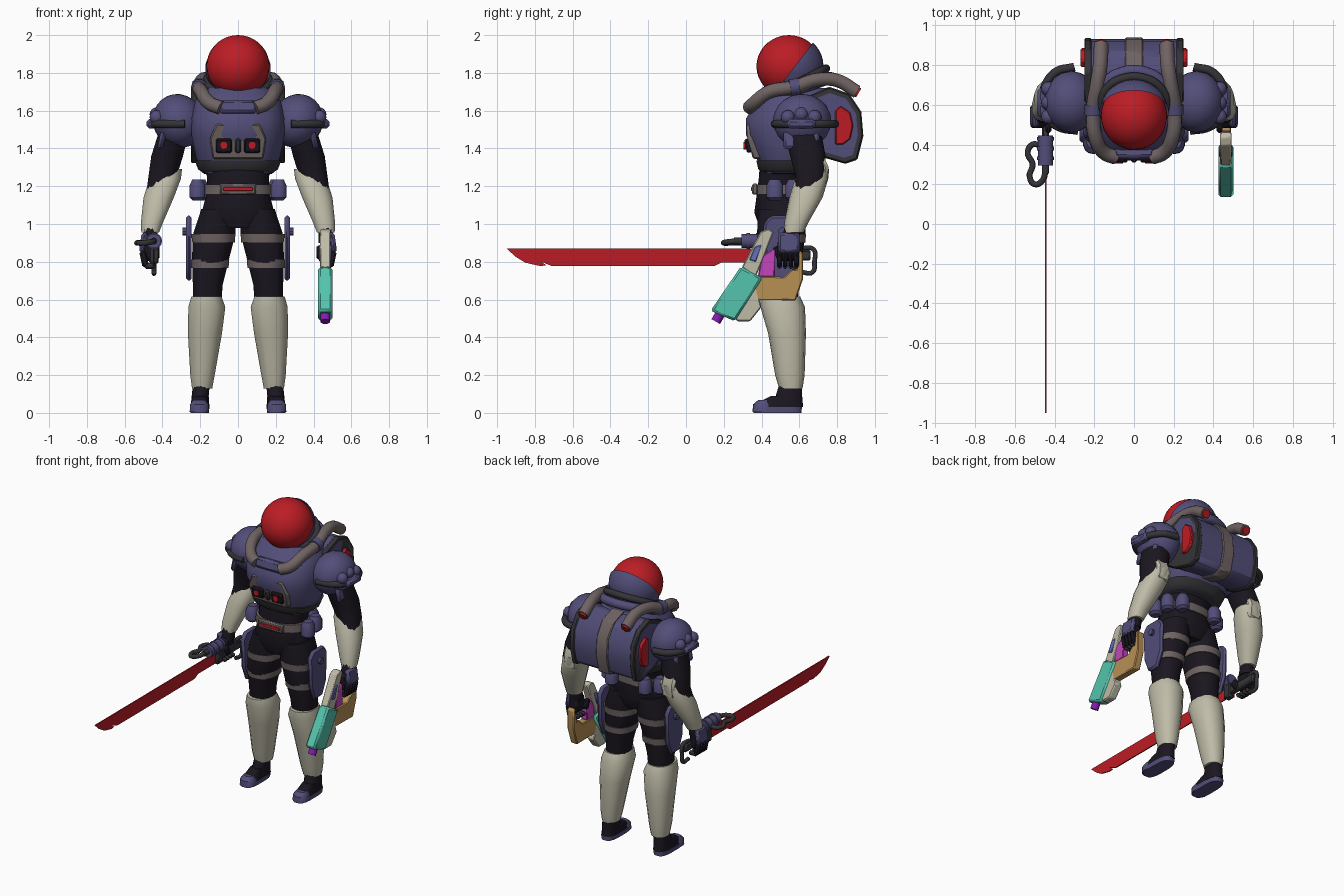
import bpy, bmesh, math
from mathutils import Vector, Matrix, Euler

def mat(name, *c):
    m = bpy.data.materials.new(name)
    m.diffuse_color = (*c, 1)
    return m

RED = mat("red", .5, .012, .018)
PURPLE = mat("purple", .085, .075, .19)
DARK = mat("dark", .011, .008, .014)
GREY = mat("charcoal", .035, .033, .038)
BROWN = mat("brown", .16, .125, .125)
BONE = mat("bone", .52, .50, .39)
TEAL = mat("teal", .09, .55, .42)
ORANGE = mat("orange", .48, .28, .09)
PINK = mat("pink", .55, .06, .5)
VIOLET = mat("violet", .25, .01, .45)
BLUE = mat("blue", .13, .16, .5)

def make(name, bm, m, angle=35):
    bmesh.ops.recalc_face_normals(bm, faces=bm.faces)
    me = bpy.data.meshes.new(name)
    bm.to_mesh(me)
    bm.free()
    me.materials.append(m)
    for p in me.polygons:
        p.use_smooth = True
    me.set_sharp_from_angle(angle=math.radians(angle))
    o = bpy.data.objects.new(name, me)
    bpy.context.collection.objects.link(o)
    return o

def bevel(o, w, seg=1):
    b = o.modifiers.new("bevel", "BEVEL")
    b.width, b.segments, b.limit_method = w, seg, "ANGLE"
    return o

def xf(loc, rot=(0, 0, 0), scale=(1, 1, 1)):
    r = Euler([math.radians(a) for a in rot])
    return Matrix.LocRotScale(Vector(loc), r, Vector(scale))

def box(name, loc, size, m, rot=(0, 0, 0), bev=.008):
    bm = bmesh.new()
    bmesh.ops.create_cube(bm, size=1, matrix=xf(loc, rot, size))
    return bevel(make(name, bm, m), bev)

def ball(name, loc, r, m, rot=(0, 0, 0), u=20, v=12):
    bm = bmesh.new()
    bmesh.ops.create_uvsphere(bm, u_segments=u, v_segments=v, radius=1, matrix=xf(loc, rot, r))
    return make(name, bm, m)

def cyl(name, loc, r, depth, m, rot=(0, 0, 0), r2=None, seg=16):
    bm = bmesh.new()
    bmesh.ops.create_cone(bm, cap_ends=True, segments=seg, radius1=r, radius2=r if r2 is None else r2,
                          depth=depth, matrix=xf(loc, rot))
    return make(name, bm, m)

def prism(name, yz, x0, x1, m, bev=.006):
    """Side profile in y,z extruded along x."""
    bm = bmesh.new()
    f = bm.faces.new([bm.verts.new((x0, y, z)) for y, z in yz])
    g = bmesh.ops.extrude_face_region(bm, geom=[f])["geom"]
    bmesh.ops.translate(bm, vec=(x1 - x0, 0, 0), verts=[e for e in g if isinstance(e, bmesh.types.BMVert)])
    o = make(name, bm, m)
    return bevel(o, bev) if bev else o

def loft(name, rings, m, seg=20, e=2.3, angle=40):
    """Stack of horizontal superellipse sections (x, y, z, rx, ry)."""
    bm = bmesh.new()
    rows = []
    for x, y, z, rx, ry in rings:
        row = []
        for i in range(seg):
            a = 2 * math.pi * (i + .5) / seg
            c, s = math.cos(a), math.sin(a)
            row.append(bm.verts.new((x + rx * math.copysign(abs(c) ** (2 / e), c),
                                     y + ry * math.copysign(abs(s) ** (2 / e), s), z)))
        rows.append(row)
    for a, b in zip(rows, rows[1:]):
        for i in range(seg):
            j = (i + 1) % seg
            bm.faces.new((a[i], a[j], b[j], b[i]))
    bm.faces.new(rows[0])
    bm.faces.new(rows[-1])
    return make(name, bm, m, angle)

def tube(name, pts, r, m, cyclic=False):
    cu = bpy.data.curves.new(name, "CURVE")
    cu.dimensions, cu.bevel_depth, cu.bevel_resolution = "3D", r, 3
    cu.resolution_u, cu.use_fill_caps = 6, True
    sp = cu.splines.new("BEZIER")
    sp.bezier_points.add(len(pts) - 1)
    for p, co in zip(sp.bezier_points, pts):
        p.co = co
    for p in sp.bezier_points:
        p.handle_left_type = p.handle_right_type = "AUTO"
    sp.use_cyclic_u = cyclic
    cu.materials.append(m)
    o = bpy.data.objects.new(name, cu)
    bpy.context.collection.objects.link(o)
    return o

def oval(name, c, rx, ry, r, m, slope=0, n=10):
    pts = []
    for i in range(n):
        a = 2 * math.pi * i / n
        y = ry * math.sin(a)
        pts.append((c[0] + rx * math.cos(a), c[1] + y, c[2] + y * slope))
    return tube(name, pts, r, m, True)

# Helmet: red visor dome, rear shell, tilted collar
ball("visor", (0, .545, 1.835), (.167, .172, .165), RED, u=28, v=18)
bm = bmesh.new()
bmesh.ops.create_uvsphere(bm, u_segments=28, v_segments=18, radius=1, matrix=xf((0, .55, 1.835), (0, 0, 0), (.176, .178, .172)))
bmesh.ops.bisect_plane(bm, geom=bm.verts[:] + bm.edges[:] + bm.faces[:], plane_co=(0, .58, 1.84),
                       plane_no=(0, .78, -.6), clear_inner=True)
make("helmet_shell", bm, PURPLE)
oval("helmet_collar", (0, .605, 1.755), .165, .135, .022, GREY, .5)
oval("neck_ring", (0, .60, 1.715), .185, .17, .03, PURPLE, .35)

# Chest armour, abdomen, hips
loft("chest", [(0, .54, 1.27, .19, .14), (0, .55, 1.35, .225, .18), (0, .555, 1.47, .25, .24),
               (0, .56, 1.56, .25, .245), (0, .59, 1.65, .23, .22), (0, .60, 1.72, .17, .15)], PURPLE, 16, 2.6)
loft("chest_rim", [(0, .54, 1.265, .18, .13), (0, .545, 1.29, .215, .165), (0, .55, 1.335, .232, .18)], GREY, 16, 2.6)
loft("abdomen", [(0, .50, .98, .13, .11), (0, .50, 1.06, .195, .14), (0, .50, 1.17, .165, .125),
                 (0, .51, 1.25, .165, .125), (0, .53, 1.34, .20, .14)], DARK)
loft("belt", [(0, .50, 1.155, .185, .135), (0, .50, 1.21, .18, .135)], BROWN)
box("belt_buckle", (0, .365, 1.185), (.19, .03, .06), BROWN)
box("belt_light", (0, .35, 1.185), (.16, .012, .02), RED, bev=.003)

# Chest control plate
bm = bmesh.new()
front = [(-.115, 1.53), (.115, 1.53), (.15, 1.45), (.135, 1.345), (-.135, 1.345), (-.15, 1.45)]
f = bm.faces.new([bm.verts.new((x, .32 + (1.46 - z) * .3 if z < 1.46 else .31 + (z - 1.46) * .12, z)) for x, z in front])
g = bmesh.ops.extrude_face_region(bm, geom=[f])["geom"]
bmesh.ops.translate(bm, vec=(0, .12, 0), verts=[v for v in g if isinstance(v, bmesh.types.BMVert)])
bevel(make("chest_plate", bm, BROWN), .008)
for x in (-.075, .075):
    box("chest_panel", (x, .33, 1.415), (.085, .03, .075), DARK, (12, 0, 0))
    cyl("chest_lamp", (x, .313, 1.415), .02, .015, RED, (90, 0, 0))
box("chest_panel_middle", (0, .33, 1.415), (.03, .03, .075), GREY, (12, 0, 0))
box("neck_clasp", (0, .36, 1.615), (.2, .07, .07), PURPLE, (-15, 0, 0), .015)

# Backpack drum with strap and glowing end caps
pack = [(.62, 1.66), (.76, 1.715), (.86, 1.68), (.92, 1.59), (.93, 1.47), (.90, 1.35), (.84, 1.33), (.70, 1.37), (.62, 1.42)]
def grow(s):
    return [(.78 + (y - .78) * s, 1.52 + (z - 1.52) * s) for y, z in pack]
prism("backpack", pack, -.25, .25, PURPLE, .02)
prism("backpack_strap", grow(1.06), -.045, .045, BROWN)
for s in (-1, 1):
    prism("backpack_rim", grow(1.04), s * .215, s * .25, GREY)
    prism("backpack_cap", [(.79, 1.42), (.79, 1.60), (.82, 1.625), (.87, 1.59), (.885, 1.52), (.87, 1.45), (.83, 1.42)],
          s * .24, s * .268, RED)

for s in (-1, 1):
    S = "left" if s > 0 else "right"
    # Breathing hose over the shoulder
    tube("hose_" + S, [(s * .09, .335, 1.615), (s * .15, .36, 1.64), (s * .195, .44, 1.70), (s * .205, .57, 1.725),
                       (s * .185, .70, 1.765), (s * .17, .80, 1.76), (s * .165, .905, 1.70)], .037, BROWN)
    cyl("hose_mouth", (s * .165, .909, 1.697), .027, .012, RED, (59, 0, 0))
    tube("hose_clamp_" + S, [(s * .205, .55, 1.722), (s * .203, .60, 1.73)], .045, PURPLE)

    # Shoulder armour
    ball("pauldron_" + S, (s * .315, .615, 1.545), (.135, .155, .145), PURPLE, (0, s * 25, 0))
    box("pauldron_flap_" + S, (s * .40, .61, 1.46), (.03, .19, .13), PURPLE, (0, s * -12, 0), .014)
    tube("pauldron_band_" + S, [(s * .28, .47, 1.53), (s * .38, .49, 1.53), (s * .445, .55, 1.53), (s * .455, .66, 1.53),
                                (s * .40, .76, 1.53), (s * .30, .79, 1.53)], .022, GREY)
    box("shoulder_bracket_" + S, (s * .455, .61, 1.53), (.06, .15, .05), PURPLE, bev=.015)
    for y, z in ((.54, 1.565), (.61, 1.58), (.68, 1.565)):
        ball("shoulder_knob", (s * .43, y, z), (.038,) * 3, PURPLE, u=12, v=8)

    # Arm and forearm guard
    loft("upper_arm_" + S, [(s * .445, .61, 1.10, .05, .05), (s * .40, .66, 1.25, .075, .08),
                            (s * .375, .645, 1.36, .085, .095), (s * .33, .61, 1.52, .08, .10)], DARK)
    loft("forearm_" + S, [(s * .465, .57, .955, .048, .052), (s * .455, .585, 1.01, .06, .064), (s * .42, .635, 1.14, .082, .088),
                          (s * .385, .665, 1.24, .085, .088), (s * .37, .68, 1.29, .075, .078)], BONE, 14)
    prism("elbow_guard_" + S, [(.66, 1.25), (.67, 1.33), (.72, 1.38), (.755, 1.30), (.745, 1.2)], s * .33, s * .43, BONE, .015)
    loft("wrist_" + S, [(s * .465, .55, .90, .04, .05), (s * .465, .565, .98, .04, .045)], DARK, 12)

    # Hand: back plate, palm, curled fingers
    box("hand_" + S, (s * .47, .54, .865), (.07, .11, .12), DARK, bev=.02)
    box("gauntlet_" + S, (s * .50, .545, .90), (.035, .115, .11), PURPLE, (0, s * -8, 0), .014)
    for i in range(4):
        box("finger", (s * .497, .495 + i * .03, .815), (.035, .025, .085), DARK, (0, s * 12, 0), .009)
        box("fingertip", (s * .465, .495 + i * .03, .778), (.06, .024, .03), GREY, bev=.009)
    box("thumb", (s * .43, .49, .85), (.03, .045, .07), DARK, (25, 0, 0), .01)

    # Belt pouches
    for x, y in ((.215, .47), (.20, .57), (.13, .635)):
        loft("pouch", [(s * x, y, 1.125, .025, .03), (s * x, y, 1.14, .042, .045), (s * x, y, 1.205, .042, .045),
                       (s * x, y, 1.235, .028, .03)], PURPLE, 12)

    # Leg, straps, hip plate
    loft("thigh_" + S, [(s * .165, .51, .55, .075, .08), (s * .16, .505, .68, .08, .095), (s * .145, .50, .82, .10, .115),
                        (s * .125, .505, .95, .113, .13), (s * .105, .505, 1.08, .09, .125)], DARK)
    for z, x, rx, ry in ((.925, .13, .118, .132), (.79, .148, .103, .117)):
        loft("thigh_strap", [(s * x, .505, z - .022, rx - .004, ry - .004), (s * x, .505, z + .022, rx, ry)], BROWN)
    prism("hip_plate_" + S, [(.41, 1.0), (.45, 1.045), (.56, 1.045), (.60, 1.0), (.595, .80), (.55, .70), (.46, .70), (.42, .80)],
          s * .245, s * .275, PURPLE, .012)
    cyl("hip_bolt", (s * .278, .51, .96), .022, .03, PURPLE, (0, 90, 0), seg=10)
    loft("greave_" + S, [(s * .19, .555, .13, .055, .062), (s * .188, .55, .20, .066, .078), (s * .175, .535, .42, .092, .10),
                         (s * .165, .512, .56, .10, .118), (s * .167, .50, .615, .082, .105)], BONE, 14)

    # Boot
    loft("ankle_" + S, [(s * .20, .535, .03, .05, .085), (s * .20, .545, .09, .046, .07), (s * .19, .56, .19, .045, .055)], DARK, 14)
    loft("boot_" + S, [(s * .203, .485, .02, .05, .125), (s * .203, .49, .055, .047, .11), (s * .203, .52, .09, .04, .07)], DARK, 16, 3)
    loft("sole_" + S, [(s * .203, .485, 0, .05, .128), (s * .203, .485, .03, .052, .13)], PURPLE, 16, 3)
    loft("toe_cap_" + S, [(s * .205, .41, .005, .052, .058), (s * .205, .41, .045, .05, .055), (s * .205, .42, .068, .035, .038)], PURPLE, 14)

# Sidearm in the left hand
G = .462
prism("gun_slide", [(.395, .96), (.435, .975), (.465, .96), (.37, .72), (.295, .77)], G - .028, G + .028, BONE)
prism("gun_panel", [(.365, .88), (.40, .89), (.37, .80), (.335, .81)], G - .034, G + .034, BLUE, .004)
prism("gun_barrel_shroud", [(.29, .775), (.405, .715), (.26, .485), (.13, .54)], G - .038, G + .038, TEAL, .012)
prism("gun_underbarrel", [(.37, .67), (.40, .56), (.34, .485), (.27, .485), (.25, .52)], G - .027, G + .027, BONE)
prism("gun_stock", [(.30, .60), (.33, .62), (.36, .725), (.52, .72), (.56, .76), (.585, .76), (.60, .86), (.62, .845),
                    (.62, .71), (.58, .595)], G - .026, G + .026, ORANGE)
prism("gun_grip", [(.40, .83), (.47, .87), (.47, .72), (.38, .72)], G - .024, G + .024, PINK)
cyl("gun_muzzle", (.462, .17, .505), .026, .05, VIOLET, (-30, 0, 0), seg=12)

# Sword: blade, hilt, knuckle guard, power cell with cable
prism("sword_blade", [(-.95, .87), (-.90, .825), (-.85, .795), (-.77, .777), (-.74, .782), (-.765, .80), (-.71, .777),
                      (.15, .777), (.19, .797), (.45, .797), (.45, .87)], -.449, -.441, RED, 0)
box("sword_hilt", (-.445, .53, .835), (.035, .26, .055), GREY)
tube("sword_guard", [(-.445, .60, .87), (-.445, .675, .865), (-.445, .68, .80), (-.445, .67, .745), (-.445, .61, .745)], .013, GREY)
box("sword_collar", (-.445, .41, .84), (.05, .06, .10), GREY)
cyl("power_cell", (-.445, .37, .91), .038, .15, PURPLE, (90, 0, 0))
for y in (.33, .38, .43):
    cyl("cell_ring", (-.445, y, .91), .043, .018, PURPLE, (90, 0, 0))
cyl("cell_nozzle", (-.445, .28, .91), .018, .05, GREY, (90, 0, 0))
tube("cell_cable", [(-.445, .27, .91), (-.46, .22, .905), (-.50, .20, .90), (-.525, .24, .90), (-.51, .30, .90),
                    (-.535, .36, .90), (-.51, .40, .90), (-.46, .39, .90)], .015, GREY)
